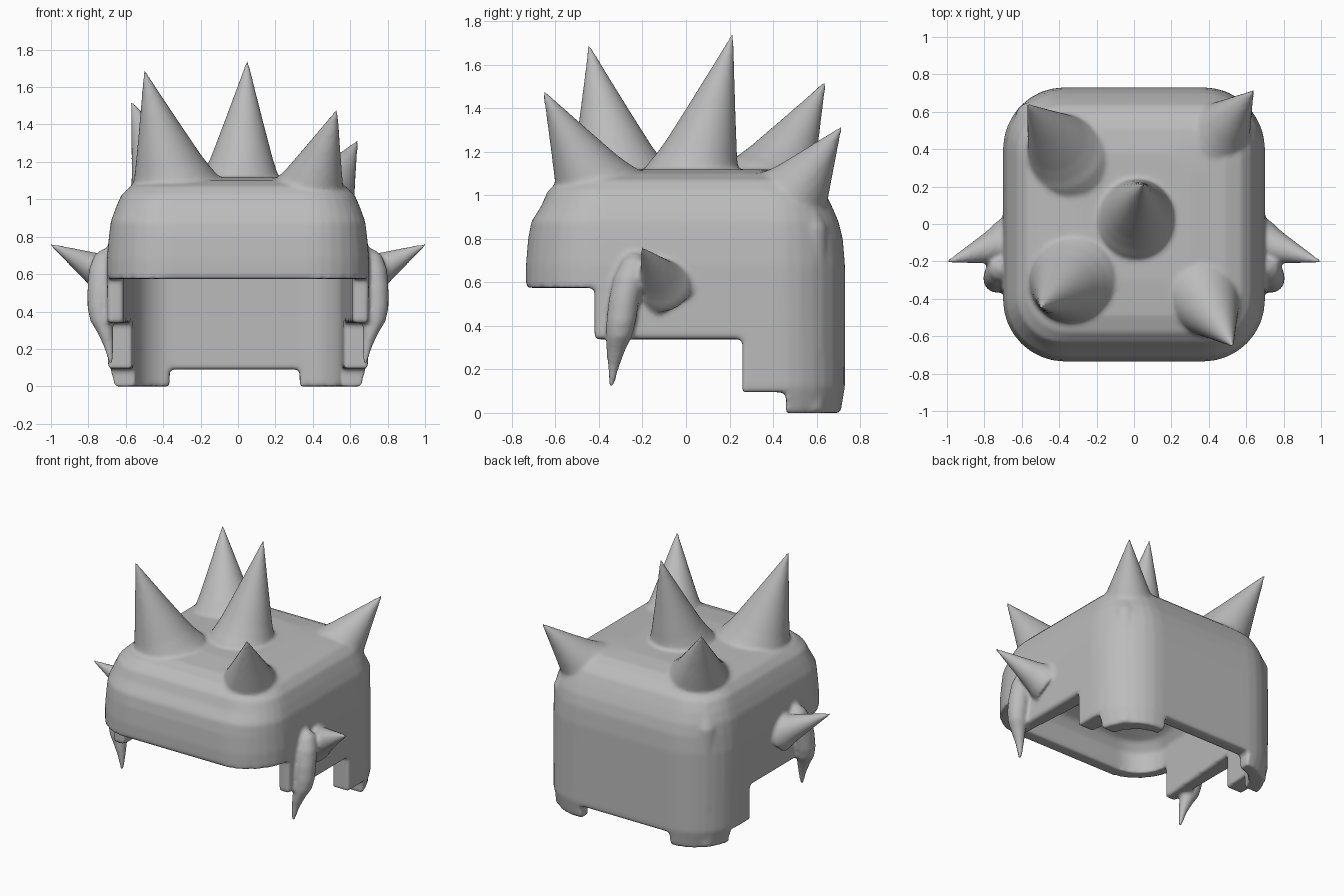
import bpy, bmesh, math
from mathutils import Vector

cube = bpy.data.objects.get("Cube")
if cube:
    bpy.data.objects.remove(cube, do_unlink=True)

steel = bpy.data.materials.new("grey_steel")
GREY = (0.5, 0.5, 0.5, 1)
steel.use_nodes = True
steel.diffuse_color = GREY
steel.node_tree.nodes["Principled BSDF"].inputs["Base Color"].default_value = GREY


def loft(name, rings):
    """Skin a closed solid through rings of equal point count."""
    bm = bmesh.new()
    loops = [[bm.verts.new(p) for p in ring] for ring in rings]
    n = len(loops[0])
    for a, b in zip(loops, loops[1:]):
        for i in range(n):
            bm.faces.new((a[i], a[(i + 1) % n], b[(i + 1) % n], b[i]))
    bm.faces.new(loops[0])
    bm.faces.new(loops[-1])
    bmesh.ops.recalc_face_normals(bm, faces=bm.faces)
    mesh = bpy.data.meshes.new(name)
    bm.to_mesh(mesh)
    bm.free()
    mesh.materials.append(steel)
    obj = bpy.data.objects.new(name, mesh)
    bpy.context.collection.objects.link(obj)
    return obj


def rounded(z, hx, front, back, r, pinch=0.0, steps=8):
    """Horizontal rounded rectangle at height z, narrower at the back by pinch."""
    ring = []
    hb = hx - pinch
    corners = [(hb - r, back - r), (r - hb, back - r), (r - hx, front + r), (hx - r, front + r)]
    for k, (cx, cy) in enumerate(corners):
        for i in range(steps + 1):
            a = math.pi / 2 * (k + i / steps)
            ring.append((cx + r * math.cos(a), cy + r * math.sin(a), z))
    return ring


def circle(c, axis, r, n=32):
    q = Vector(axis).to_track_quat('Z', 'Y')
    return [Vector(c) + q @ Vector((r * math.cos(t), r * math.sin(t), 0))
            for t in (2 * math.pi * i / n for i in range(n))]


def column(name, side, rings):
    return loft(name, [circle((side * x, y, z), (0, 0, 1), r) for x, y, z, r in rings])


def box(name, x, y, z):
    return loft(name, [[(x[0], y[0], h), (x[1], y[0], h), (x[1], y[1], h), (x[0], y[1], h)] for h in z])


# Helmet outer body: height, half width, front, back, corner radius
shell = loft("spiked_helmet", [rounded(*s) for s in (
    (0.0, 0.665, -0.69, 0.71, 0.3), (0.12, 0.695, -0.7, 0.73, 0.32),
    (0.57, 0.70, -0.735, 0.73, 0.33), (0.68, 0.70, -0.735, 0.73, 0.33),
    (0.80, 0.69, -0.725, 0.72, 0.32), (0.88, 0.68, -0.71, 0.70, 0.3),
    (0.95, 0.655, -0.665, 0.67, 0.27), (1.02, 0.625, -0.635, 0.635, 0.25),
    (1.07, 0.575, -0.58, 0.58, 0.23), (1.10, 0.49, -0.49, 0.51, 0.2),
    (1.118, 0.3, -0.3, 0.38, 0.15))])


def combine(part, operation='UNION'):
    mod = shell.modifiers.new(part.name, 'BOOLEAN')
    mod.object = part
    mod.operation = operation
    mod.solver = 'EXACT'
    part.hide_render = True
    part.hide_viewport = True


def spike(name, base, tip, r):
    """Slanted cone with a flared foot and a blunt tip."""
    base, tip = Vector(base), Vector(tip)
    axis = tip - base
    profile = ((-0.12, 1.15), (0.0, 1.03), (0.08, 0.91), (0.2, 0.77), (0.5, 0.48), (0.8, 0.2),
               (0.95, 0.07), (0.99, 0.04), (1.015, 0.02))
    combine(loft(name, [circle(base + axis * t, axis, r * k) for t, k in profile]))


# Crown spikes
spike("centre_spike", (0.015, 0.04, 1.09), (0.05, 0.215, 1.74), 0.215)
spike("front_right_spike", (-0.34, -0.31, 1.06), (-0.5, -0.445, 1.685), 0.24)
spike("front_left_spike", (0.38, -0.41, 1.02), (0.53, -0.655, 1.48), 0.205)
spike("back_right_spike", (-0.37, 0.385, 1.04), (-0.57, 0.64, 1.52), 0.22)
spike("back_left_spike", (0.46, 0.49, 0.99), (0.64, 0.715, 1.315), 0.18)

# Back corner ridges and cheek spikes
for side, word in ((-1, "right"), (1, "left")):
    combine(column(word + "_corner_ridge", side, (
        (0.545, 0.565, 0.003, 0.075), (0.553, 0.572, 0.3, 0.08),
        (0.553, 0.57, 0.85, 0.08), (0.51, 0.51, 1.02, 0.07))))
    spike(word + "_cheek_spike", (side * 0.70, -0.105, 0.595), (side * 1.013, -0.208, 0.765), 0.115)

# Hollow inside with a low flattened ceiling
combine(loft("cavity", [rounded(*s) for s in (
    (-0.2, 0.615, -0.64, 0.63, 0.21, 0.06), (0.71, 0.615, -0.64, 0.63, 0.21, 0.06),
    (0.775, 0.57, -0.6, 0.59, 0.2, 0.04), (0.82, 0.48, -0.5, 0.5, 0.18), (0.845, 0.3, -0.3, 0.3, 0.15))]),
    'DIFFERENCE')

# Openings: face, jaw sides, neck step, back hem
for name, x, y, top in (("face_opening", (-1, 1), (-1, -0.42), 0.575),
                        ("jaw_opening", (-1, 1), (-1, 0.26), 0.338),
                        ("neck_step", (-1, 1), (-1, 0.46), 0.095),
                        ("back_hem", (-0.365, 0.33), (0, 1), 0.09)):
    combine(box(name, x, y, (-0.5, top)), 'DIFFERENCE')

# Fangs hanging past the jaw on both sides
for side, word in ((-1, "right"), (1, "left")):
    combine(column(word + "_fang", side, (
        (0.705, -0.235, 0.735, 0.02), (0.715, -0.24, 0.7, 0.055), (0.725, -0.26, 0.62, 0.073),
        (0.735, -0.285, 0.52, 0.07), (0.737, -0.298, 0.42, 0.068), (0.73, -0.308, 0.35, 0.06),
        (0.71, -0.322, 0.29, 0.044), (0.69, -0.333, 0.21, 0.026), (0.68, -0.342, 0.125, 0.012))))

# Fuse and soften everything into one cast piece
remesh = shell.modifiers.new("fuse", 'REMESH')
remesh.mode = 'VOXEL'
remesh.voxel_size = 0.0125
remesh.use_smooth_shade = True
soften = shell.modifiers.new("soften", 'SMOOTH')
soften.factor = 0.5
soften.iterations = 6
